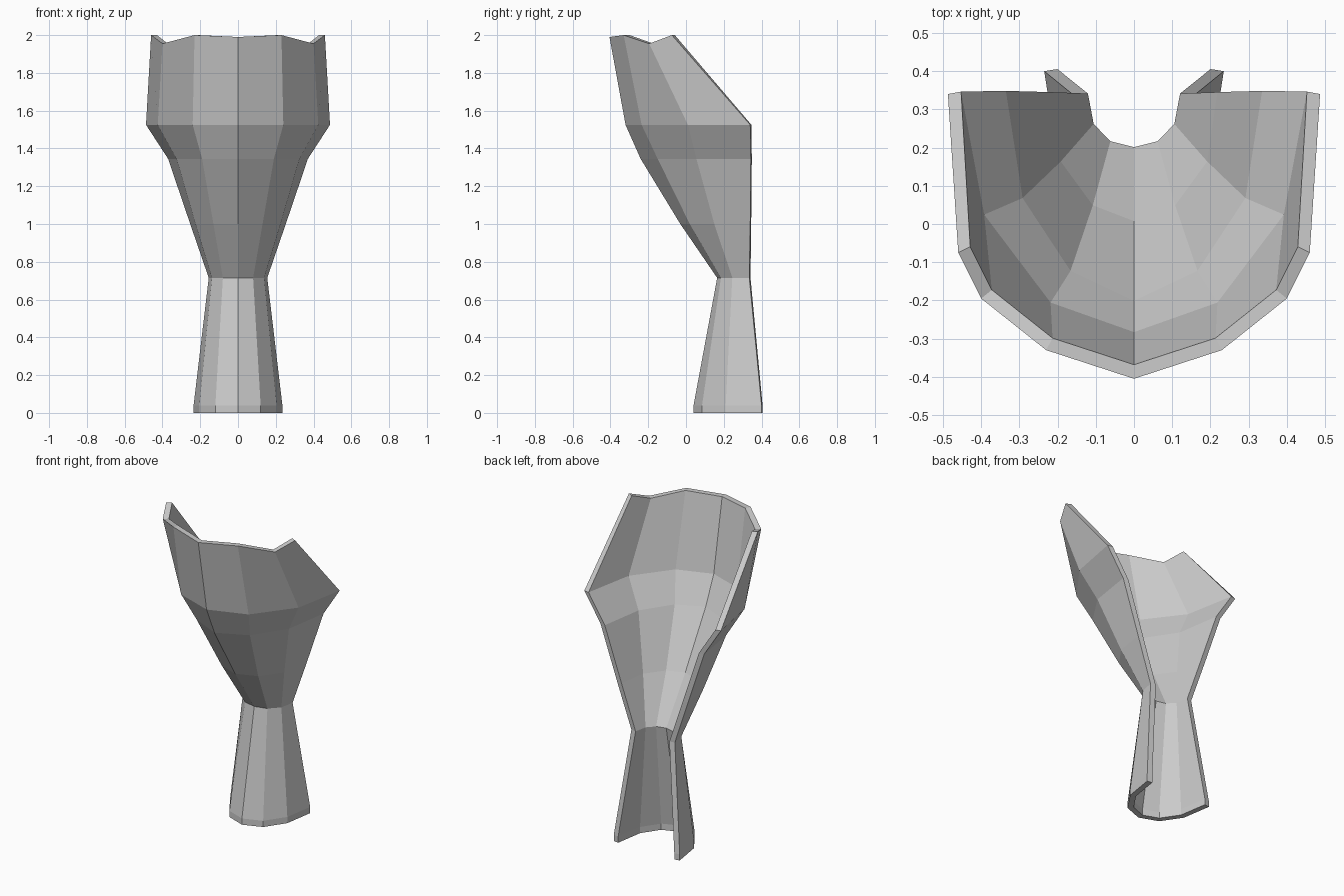
import bpy, bmesh
from mathutils import Vector

cube = bpy.data.objects.get("Cube")
if cube:
    bpy.data.objects.remove(cube, do_unlink=True)

WALL = 0.035

# One flat grey for the whole shell
grey = bpy.data.materials.new("plain grey")
grey.use_nodes = True
colour = (0.6, 0.6, 0.6, 1)
grey.diffuse_color = colour
grey.node_tree.nodes["Principled BSDF"].inputs["Base Color"].default_value = colour

# Half sections from front centre to rear edge: height, then (x, y) points
sections = [
    (0.0, [(0, .04), (.12, .085), (.205, .21), (.235, .4)]),
    (0.04, [(0, .04), (.12, .085), (.205, .21), (.235, .4)]),
    (0.715, [(0, .165), (.08, .185), (.138, .245), (.155, .335)]),
    (1.0, [(0, -.03), (.13, .02), (.225, .15), (.253, .34)]),
    (1.345, [(0, -.24), (.19, -.15), (.325, .055), (.37, .343)]),
    (1.525, [(0, -.32), (.24, -.235), (.425, .01), (.487, .34)]),
    (2.0, [(0, -.405), (.23, -.33), (.4, -.195), (.46, -.075)]),
]
top_heights = [1.99, 2.0, 1.955, 2.0]


def inset(points):
    """Offset a half section inwards with mitred corners."""
    pts = [Vector(p) for p in points]
    chain = [Vector((-pts[1].x, pts[1].y))] + pts
    normals = []
    for a, b in zip(chain, chain[1:]):
        d = (b - a).normalized()
        normals.append(Vector((-d.y, d.x)))
    normals.append(normals[-1])
    result = []
    for p, n, m in zip(pts, normals, normals[1:]):
        result.append(p + (n + m) * WALL / (1 + n.dot(m)))
    return result


# Outer and inner skins
bm = bmesh.new()
outer, inner = [], []
for z, points in sections:
    heights = top_heights if z == 2.0 else [z] * len(points)
    for skin, ring in ((outer, points), (inner, inset(points))):
        skin.append([bm.verts.new((p[0], p[1], h)) for p, h in zip(ring, heights)])

last = len(sections) - 1
for i in range(last):
    for j in range(3):
        for s in (outer, inner):
            bm.faces.new((s[i][j], s[i][j + 1], s[i + 1][j + 1], s[i + 1][j]))
    # Rear rim
    bm.faces.new((outer[i][3], inner[i][3], inner[i + 1][3], outer[i + 1][3]))
# Bottom and top rims
for i in (0, last):
    for j in range(3):
        bm.faces.new((outer[i][j], outer[i][j + 1], inner[i][j + 1], inner[i][j]))
bmesh.ops.recalc_face_normals(bm, faces=bm.faces)
# Make sure the front skin faces outwards
bm.faces.ensure_lookup_table()
if bm.faces[0].normal.y > 0:
    bmesh.ops.reverse_faces(bm, faces=bm.faces)

mesh = bpy.data.meshes.new("flared_guard")
bm.to_mesh(mesh)
bm.free()
mesh.materials.append(grey)
guard = bpy.data.objects.new("flared_guard", mesh)
bpy.context.collection.objects.link(guard)
mirror = guard.modifiers.new("left and right", "MIRROR")
mirror.use_clip = True
